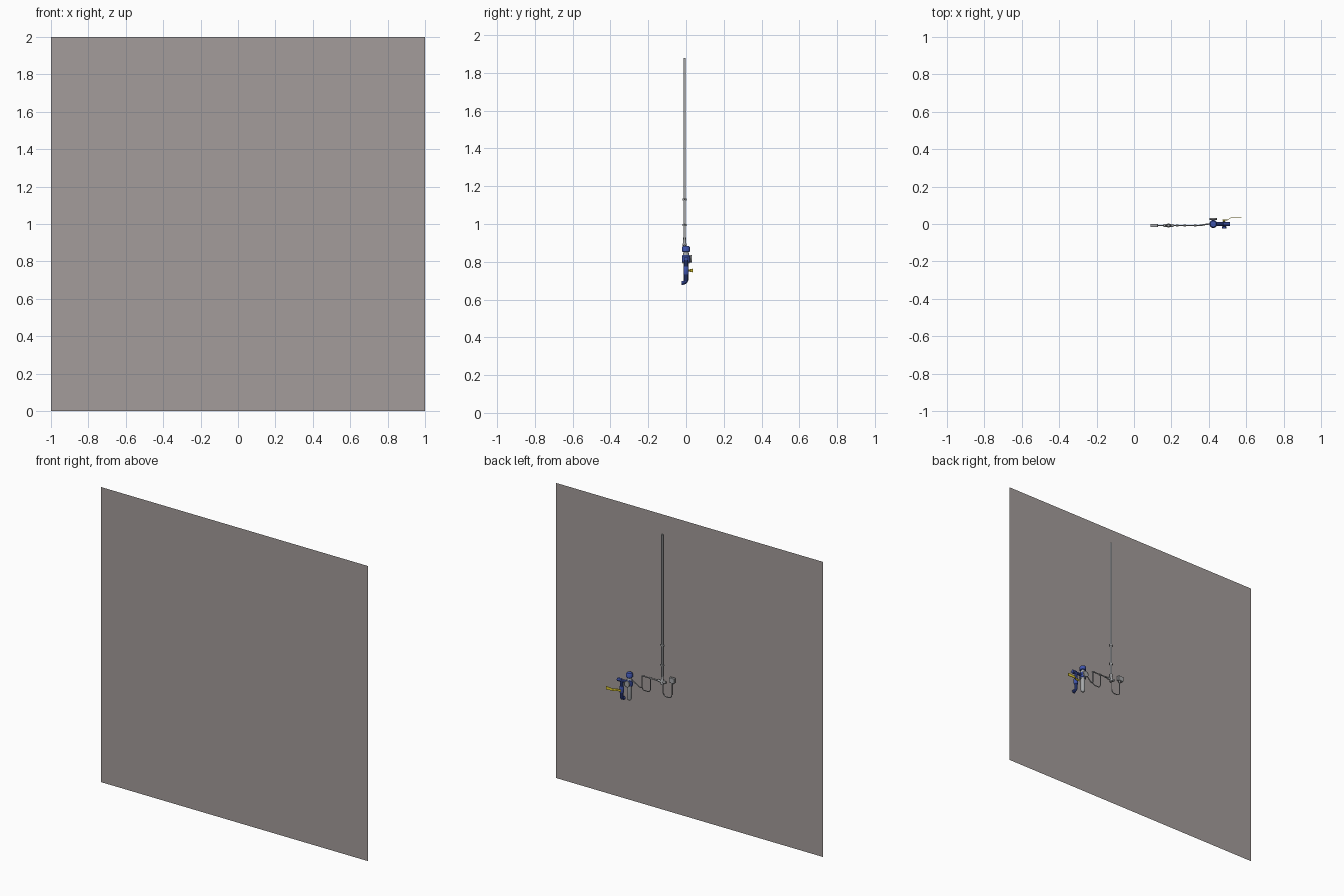
import bpy, bmesh, math
from mathutils import Vector

if "Cube" in bpy.data.objects:
    bpy.data.objects.remove(bpy.data.objects["Cube"])


def material(name, rgb):
    m = bpy.data.materials.new(name)
    m.diffuse_color = (*rgb, 1)
    m.use_nodes = True
    m.node_tree.nodes["Principled BSDF"].inputs["Base Color"].default_value = m.diffuse_color
    return m


BLUE = material("blue", (0.05, 0.09, 0.42))
YELLOW = material("yellow", (0.75, 0.60, 0.03))
WALL = material("wall_grey", (0.37, 0.335, 0.325))
STEEL = material("steel", (0.38, 0.39, 0.40))


def finish(obj, mat, smooth=True):
    obj.data.materials.append(mat)
    if smooth:
        bpy.ops.object.select_all(action='DESELECT')
        obj.select_set(True)
        bpy.context.view_layer.objects.active = obj
        bpy.ops.object.shade_smooth_by_angle(angle=math.radians(35))
    return obj


def from_bmesh(name, bm, mat, smooth=True):
    me = bpy.data.meshes.new(name)
    bmesh.ops.recalc_face_normals(bm, faces=bm.faces)
    bm.to_mesh(me)
    bm.free()
    obj = bpy.data.objects.new(name, me)
    bpy.context.collection.objects.link(obj)
    return finish(obj, mat, smooth)


def lathe(name, start, axis, profile, mat, n=24):
    """Closed turned part: profile is (distance along axis, radius)."""
    bm = bmesh.new()
    q = Vector((0, 0, 1)).rotation_difference(Vector(axis))
    rings = [[bm.verts.new(Vector(start) + q @ Vector((r * math.cos(2 * math.pi * i / n),
              r * math.sin(2 * math.pi * i / n), d))) for i in range(n)] for d, r in profile]
    for a, b in zip(rings, rings[1:]):
        for i in range(n):
            bm.faces.new((a[i], a[(i + 1) % n], b[(i + 1) % n], b[i]))
    bm.faces.new(rings[0])
    bm.faces.new(rings[-1])
    return from_bmesh(name, bm, mat)


def tube(name, points, radius, mat, bend=0.012):
    """Round pipe along a polyline with rounded corners."""
    pts = [Vector(p) for p in points]
    path = [pts[0]]
    for a, p, b in zip(pts, pts[1:], pts[2:]):
        k = min(bend, (a - p).length * 0.49, (b - p).length * 0.49)
        s, e = p + (a - p).normalized() * k, p + (b - p).normalized() * k
        path += [s * (1 - t) ** 2 + p * 2 * t * (1 - t) + e * t * t for t in [i / 6 for i in range(7)]]
    path.append(pts[-1])
    cu = bpy.data.curves.new(name, 'CURVE')
    cu.dimensions = '3D'
    cu.bevel_depth = radius
    cu.bevel_resolution = 3
    cu.use_fill_caps = True
    sp = cu.splines.new('POLY')
    sp.points.add(len(path) - 1)
    for v, p in zip(sp.points, path):
        v.co = (*p, 1)
    obj = bpy.data.objects.new(name, cu)
    bpy.context.collection.objects.link(obj)
    bpy.ops.object.select_all(action='DESELECT')
    obj.select_set(True)
    bpy.context.view_layer.objects.active = obj
    bpy.ops.object.convert(target='MESH')
    return finish(bpy.context.object, mat)


def box(name, centre, size, mat):
    bm = bmesh.new()
    bmesh.ops.create_cube(bm, size=1)
    for v in bm.verts:
        v.co = Vector(centre) + Vector([a * b for a, b in zip(v.co, size)])
    bmesh.ops.bevel(bm, geom=bm.edges[:], offset=0.0015, segments=1, affect='EDGES')
    return from_bmesh(name, bm, mat, False)


# Thin wall panel in front of the pipework
YW = -0.037
bm = bmesh.new()
bm.faces.new([bm.verts.new((x, YW, z)) for x, z in ((-1, 0), (1, 0), (1, 2), (-1, 2))])
from_bmesh("wall_panel", bm, WALL, False)

# Riser pipe with two clamps and tapered tee at the foot
PX, PY = 0.184, -0.008
lathe("riser_pipe", (PX, PY, 0.90), (0, 0, 1), [(0, 0.0065), (0.98, 0.0065)], STEEL)
for i, z in enumerate((0.99, 1.125)):
    lathe(f"riser_clamp_{i}", (PX, PY, z), (0, 0, 1), [(0, 0.0095), (0.01, 0.0095)], STEEL)
    box(f"clamp_ears_{i}", (PX, PY, z + 0.005), (0.034, 0.006, 0.008), STEEL)
lathe("riser_tee_body", (PX, PY, 0.862), (0, 0, 1),
      [(0, 0.007), (0.004, 0.011), (0.030, 0.011), (0.036, 0.0085), (0.056, 0.0085)], STEEL)
lathe("riser_tee_arm", (PX - 0.026, PY, 0.882), (1, 0, 0),
      [(0, 0.009), (0.008, 0.009), (0.008, 0.0075), (0.046, 0.0075), (0.046, 0.009), (0.054, 0.009)], STEEL)

# Pressure switch box and its looped sensing tube
box("switch_box", (0.108, PY, 0.912), (0.040, 0.018, 0.034), STEEL)
lathe("switch_stem", (0.112, PY, 0.880), (0, 0, 1), [(0, 0.006), (0.018, 0.006)], STEEL)
tube("switch_loop", [(PX - 0.006, PY, 0.868), (PX - 0.006, PY, 0.787), (0.112, PY, 0.787),
                     (0.112, PY, 0.885)], 0.003, STEEL, 0.028)

# Supply line from tee, siphon loop, then rising branch to the valve
VX = 0.424
tube("supply_line", [(PX + 0.02, PY, 0.882), (0.336, PY, 0.882), (0.336, PY, 0.80),
                     (0.352, PY, 0.80), (0.395, 0, 0.832), (VX, 0, 0.832)], 0.0038, STEEL)
tube("siphon_loop", [(0.272, PY, 0.882), (0.272, PY, 0.787), (0.336, PY, 0.787),
                     (0.336, PY, 0.835)], 0.003, STEEL, 0.024)
for i, x in enumerate((0.232, 0.272, 0.328)):
    lathe(f"supply_coupling_{i}", (x - 0.007, PY, 0.882), (1, 0, 0),
          [(0, 0.0065), (0.014, 0.0065)], STEEL, 6)

# Regulator: grey bowl, grey body, blue bonnet and knob
lathe("filter_bowl", (VX, 0, 0.695), (0, 0, 1),
      [(0, 0.006), (0.006, 0.012), (0.015, 0.0145), (0.095, 0.0145), (0.095, 0.018), (0.107, 0.018)], STEEL)
lathe("regulator_body", (VX, 0, 0.795), (0, 0, 1),
      [(0, 0.018), (0.004, 0.021), (0.036, 0.021), (0.040, 0.017)], BLUE)
lathe("regulator_bonnet", (VX, 0, 0.833), (0, 0, 1), [(0, 0.017), (0.020, 0.013)], STEEL)
lathe("regulator_knob", (VX, 0, 0.852), (0, 0, 1),
      [(0, 0.018), (0.003, 0.021), (0.024, 0.021), (0.031, 0.016)], BLUE, 12)

# Gauge on the rear
lathe("gauge_stem", (VX, 0.015, 0.815), (0, 1, 0), [(0, 0.005), (0.009, 0.005)], STEEL)
lathe("pressure_gauge", (VX, 0.021, 0.815), (0, 1, 0),
      [(0, 0.017), (0.002, 0.020), (0.011, 0.020), (0.012, 0.017), (0.010, 0.017)], STEEL)

# Blue inlet pipe with drop leg and forward elbow
DX = 0.482
tube("inlet_drop", [(VX, 0, 0.815), (DX, 0, 0.815), (DX, 0, 0.692), (DX, -0.022, 0.688)],
     0.010, BLUE, 0.018)
lathe("inlet_top_plug", (DX, 0, 0.815), (1, 0, 0), [(0, 0.012), (0.030, 0.012)], BLUE, 8)
lathe("elbow_nut", (DX, -0.024, 0.688), (0, 1, 0), [(0, 0.012), (0.010, 0.012)], BLUE, 6)
lathe("ball_valve_body", (DX, 0, 0.732), (0, 0, 1),
      [(0, 0.012), (0.008, 0.0145), (0.036, 0.0145), (0.044, 0.012)], BLUE, 12)

# Yellow lever handle
lathe("lever_stem", (DX, 0.008, 0.754), (0, 1, 0), [(0, 0.005), (0.016, 0.005)], YELLOW, 12)
bm = bmesh.new()
prof = [(0.472, 0.020), (0.500, 0.020), (0.520, 0.034), (0.574, 0.034)]
loops = [[bm.verts.new((x, y + dy, 0.754 + dz)) for dy, dz in
          ((0, -h), (0.003, -h), (0.003, h), (0, h))]
         for (x, y), h in zip(prof, (0.007, 0.007, 0.008, 0.010))]
for a, b in zip(loops, loops[1:]):
    for i in range(4):
        bm.faces.new((a[i], a[(i + 1) % 4], b[(i + 1) % 4], b[i]))
bm.faces.new(loops[0])
bm.faces.new(loops[-1])
from_bmesh("valve_lever", bm, YELLOW, False)
